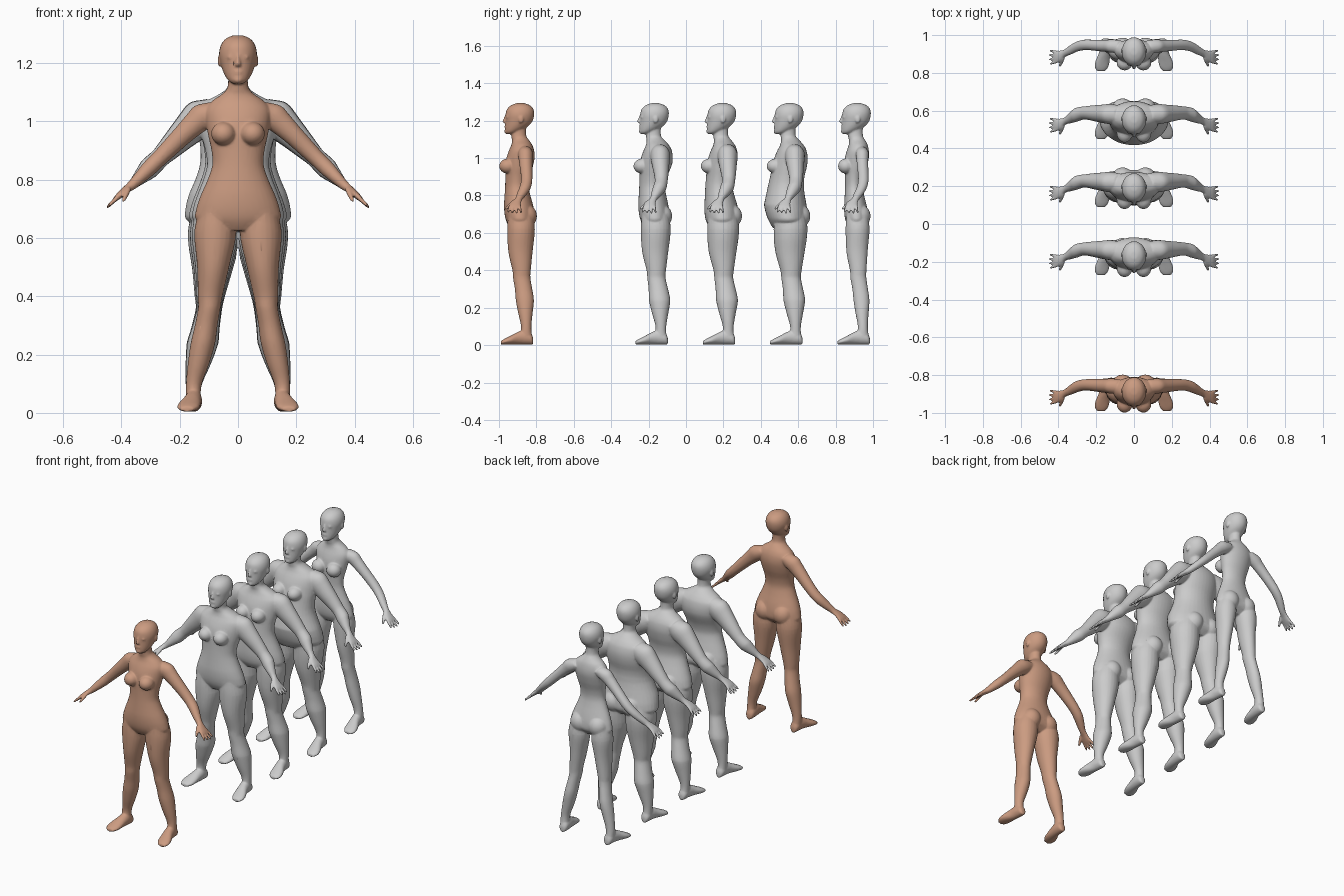
import bpy, bmesh, math
from mathutils import Vector, Matrix

V = Vector


def spline(rows, n=4):
    """Catmull-Rom interpolation of number rows."""
    out = []
    for i in range(len(rows) - 1):
        p = [rows[max(0, min(len(rows) - 1, i + k))] for k in (-1, 0, 1, 2)]
        for s in range(n):
            t = s / n
            out.append([0.5 * (2 * b + (c - a) * t + (2 * a - 5 * b + 4 * c - d) * t * t
                               + (3 * b - a - 3 * c + d) * t ** 3) for a, b, c, d in zip(*p)])
    return out + [list(rows[-1])]


def lerp(keys, x):
    """Piecewise linear lookup in ascending (x, value) pairs."""
    if x <= keys[0][0]:
        return keys[0][1]
    for (x0, v0), (x1, v1) in zip(keys, keys[1:]):
        if x <= x1:
            return v0 + (v1 - v0) * (x - x0) / (x1 - x0)
    return keys[-1][1]


def loft(bm, rings, side=1, n=24):
    """Closed skin through elliptical rings (centre, u, v)."""
    loops = []
    for c, u, v in rings:
        loop = []
        for k in range(n):
            a = 2 * math.pi * k / n
            p = c + u * math.cos(a) + v * math.sin(a)
            loop.append(bm.verts.new((p.x * side, p.y, p.z)))
        loops.append(loop)
    faces = [bm.faces.new(loops[0]), bm.faces.new(loops[-1])]
    for a, b in zip(loops, loops[1:]):
        for k in range(n):
            faces.append(bm.faces.new((a[k], a[(k + 1) % n], b[(k + 1) % n], b[k])))
    bmesh.ops.recalc_face_normals(bm, faces=faces)


def slab(z, x0, x1, y0, y1):
    """Horizontal ring from its extents."""
    return (V(((x0 + x1) / 2, (y0 + y1) / 2, z)),
            V(((x1 - x0) / 2, 0, 0)), V((0, (y1 - y0) / 2, 0)))


def ball(bm, c, r):
    m = Matrix.Translation(c) @ Matrix.Diagonal((*r, 1))
    bmesh.ops.create_uvsphere(bm, u_segments=24, v_segments=16, radius=1, matrix=m)


# z, half width, front y, back y
TORSO = [(.625, .07, -.04, .05), (.66, .142, -.06, .085), (.70, .143, -.07, .09),
         (.75, .126, -.073, .082), (.80, .104, -.07, .068), (.85, .088, -.067, .058),
         (.90, .091, -.066, .064), (.95, .102, -.066, .08), (1.0, .11, -.06, .09),
         (1.04, .11, -.047, .088), (1.07, .088, -.034, .078), (1.095, .052, -.03, .062),
         (1.12, .035, -.034, .046), (1.18, .034, -.03, .046)]
HEAD = [(1.128, .016, -.06, -.03), (1.14, .034, -.067, .005), (1.165, .049, -.068, .05),
        (1.195, .059, -.066, .078), (1.23, .065, -.065, .088), (1.26, .059, -.058, .085),
        (1.282, .043, -.036, .066), (1.294, .018, -.004, .034)]
# z, inner x, outer x, front y, back y
LEG = [(.70, .03, .13, -.05, .08), (.62, .006, .15, -.056, .092), (.5, .03, .14, -.05, .08),
       (.4, .053, .138, -.028, .07), (.36, .06, .137, -.025, .068), (.3, .07, .148, -.015, .078),
       (.24, .078, .162, -.01, .087), (.17, .098, .172, .003, .08), (.1, .124, .178, .018, .073),
       (.05, .128, .178, .012, .076), (.02, .13, .176, 0, .078)]
# y, centre x, half width, top z
FOOT = [(.083, .15, .012, .035), (.07, .15, .025, .06), (.03, .152, .029, .075),
        (0, .157, .031, .066), (-.04, .167, .038, .045), (-.07, .172, .036, .03),
        (-.09, .174, .022, .018)]
# x, y, z, radius across, radius in y
ARM = [(.07, .04, 1.04, .035, .035), (.115, .042, 1.02, .046, .04), (.15, .043, .99, .041, .037),
       (.19, .045, .952, .035, .034), (.235, .048, .907, .031, .031), (.272, .047, .87, .028, .03),
       (.305, .038, .838, .027, .03), (.335, .022, .808, .022, .026), (.363, .006, .781, .017, .02),
       (.385, -.008, .764, .013, .027), (.408, -.015, .744, .011, .033), (.421, -.017, .732, .008, .029)]

# Growth per build: torso (width, front, back) at hip, belly, waist, chest, shoulder;
# leg at calf and thigh; arm at shoulder and forearm
BUILDS = {
    "average_body": (-.9, [(0, 0, 0)] * 5, (0, 0), (0, 0)),
    "athletic_body": (-.18, [(.01, 0, .003), (.012, .002, .003), (.018, .003, .01),
                             (.025, .002, .022), (.028, 0, .015)], (.012, .008), (.02, .009)),
    "muscular_body": (.18, [(.02, .012, .018), (.02, .008, .012), (.025, .01, .01),
                            (.024, .002, .006), (.028, 0, .005)], (.014, .015), (.022, .01)),
    "heavy_body": (.54, [(.033, .035, .022), (.042, .05, .022), (.043, .035, .033),
                         (.03, .01, .024), (.02, .004, .015)], (.013, .022), (.021, .01)),
    "slim_body": (.9, [(-.012, -.015, -.016), (-.012, -.019, -.017), (-.01, -.018, -.014),
                       (-.01, -.012, -.014), (-.006, -.006, -.01)], (-.008, -.013), (-.008, -.005)),
}


def build(name, y, torso, leg, arm):
    bm = bmesh.new()
    zs = (.66, .75, .85, .97, 1.05, 1.115)
    grow = lambda i, z: lerp(list(zip(zs, [t[i] for t in torso] + [0])), z)

    # Torso and neck
    rings = []
    for z, w, f, b in spline(TORSO):
        w += grow(0, z)
        rings.append(slab(z, -w, w, f - grow(1, z), b + grow(2, z)))
    loft(bm, rings, n=36)

    # Head, nose, lips
    loft(bm, [slab(z, -w, w, f, b) for z, w, f, b in spline(HEAD)], n=32)
    loft(bm, [slab(1.188, -.011, .011, -.076, -.05), slab(1.195, -.011, .011, -.083, -.05),
              slab(1.21, -.007, .007, -.076, -.05), slab(1.23, -.006, .006, -.068, -.05)])
    ball(bm, (0, -.062, 1.168), (.018, .009, .008))
    ball(bm, (0, -.062, 1.142), (.015, .01, .011))

    for s in (1, -1):
        # Ear, eye, breast, buttock
        ball(bm, (s * .063, .018, 1.207), (.007, .014, .021))
        ball(bm, (s * .026, -.052, 1.219), (.012, .011, .007))
        ball(bm, (s * .05, -.052 - .5 * grow(1, .97), .957),
             (.042, .047 + .5 * grow(1, .97), .04))
        ball(bm, (s * .06, .045 + grow(2, .68), .69), (.058, .058, .062))

        # Leg
        lk = [(.08, 0), (.24, leg[0]), (.36, leg[1] * .35), (.55, leg[1]), (.7, leg[1])]
        rings = []
        for z, xi, xo, f, b in spline(LEG):
            d = lerp(lk, z)
            rings.append(slab(z, max(xi - .8 * d, .003), xo + d, f - .7 * d, b + .8 * d))
        loft(bm, rings, s)

        # Foot
        loft(bm, [(V((x, fy, .004 + h / 2)), V((w, 0, 0)), V((0, 0, h / 2)))
                  for fy, x, w, h in spline(FOOT)], s)

        # Arm and palm
        ak = [(.09, arm[0] * .7), (.14, arm[0]), (.2, arm[0] * .7), (.265, arm[1] * .6),
              (.305, arm[1]), (.355, 0)]
        rings = []
        for x, ay, z, ru, rv in spline(ARM):
            d = lerp(ak, x)
            rings.append((V((x, ay, z)), V((.69, 0, .72)) * (ru + d), V((0, rv + d * .7, 0))))
        loft(bm, rings, s)

        # Fingers and thumb
        digits = [(V((.408, -.015 + .0165 * k, .744)),
                   V((.45 - .004 * abs(k - .3), -.017 + .0235 * k, .703 + .004 * abs(k - .3))), .0075)
                  for k in (-1.5, -.5, .5, 1.5)]
        digits.append((V((.375, -.022, .768)), V((.393, -.064, .727)), .009))
        for a, b, r in digits:
            t = (b - a).normalized()
            u = t.cross(V((0, 1, 0))).normalized()
            v = t.cross(u)
            loft(bm, [(a.lerp(b, k), u * r * q, v * r * q)
                      for k, q in ((0, 1.1), (.5, 1), (.88, .85), (1.05, .4))], s, 10)

    mesh = bpy.data.meshes.new(name)
    bm.to_mesh(mesh)
    bm.free()
    ob = bpy.data.objects.new(name, mesh)
    ob.location.y = y
    bpy.context.collection.objects.link(ob)

    # Fuse parts into one smooth skin
    m = ob.modifiers.new("fuse", 'REMESH')
    m.mode, m.voxel_size, m.use_smooth_shade = 'VOXEL', .0045, True
    m = ob.modifiers.new("soften", 'SMOOTH')
    m.factor, m.iterations = .5, 5
    m = ob.modifiers.new("thin", 'DECIMATE')
    m.ratio = .2
    return ob


bodies = [build(name, *spec) for name, spec in BUILDS.items()]

# Skin colour on the front figure
skin = bpy.data.materials.new("skin")
skin.diffuse_color = (.6, .33, .22, 1)
bodies[0].data.materials.append(skin)
